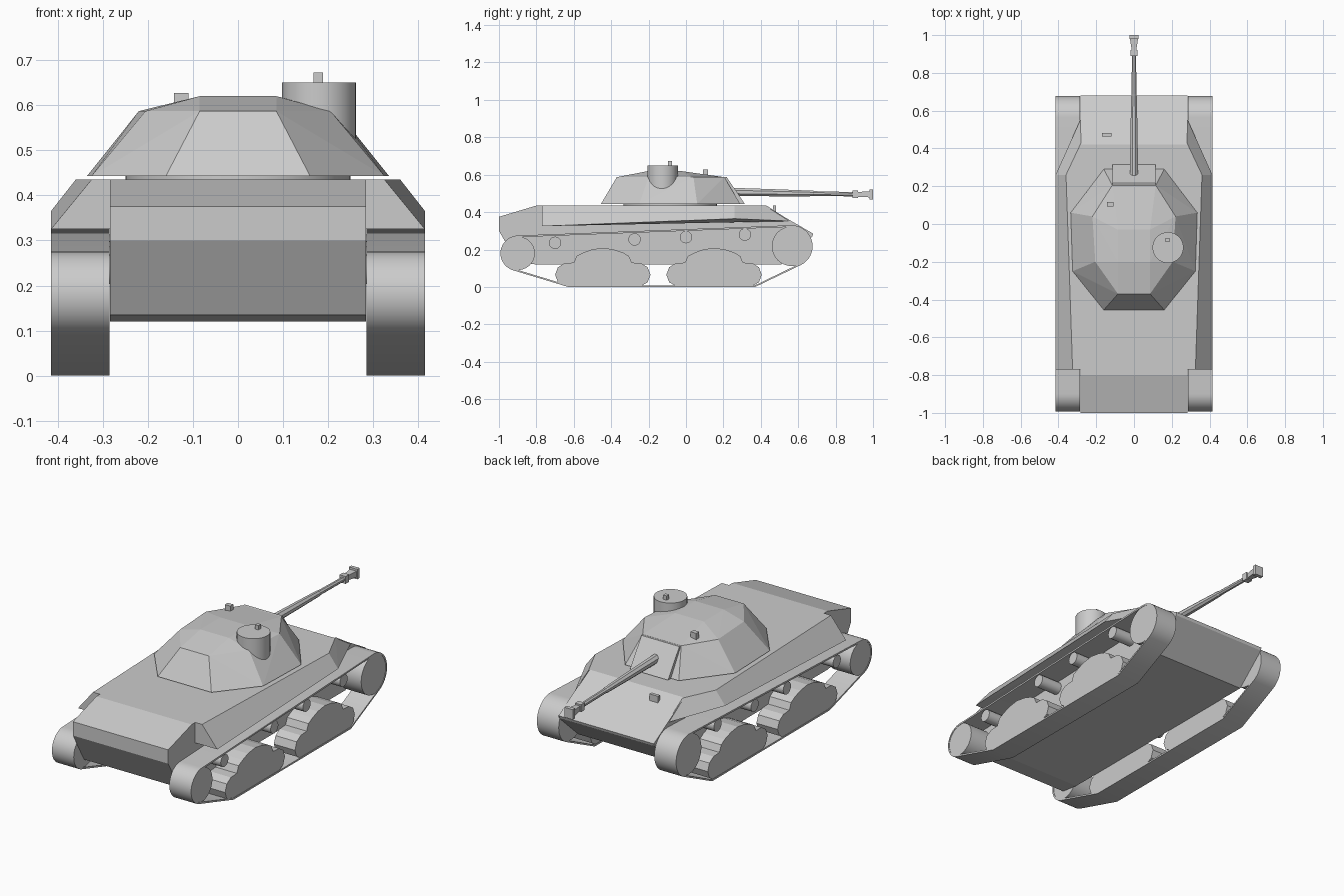
import bpy, bmesh
from math import sin, cos, pi
from mathutils import Matrix, Vector
from mathutils.geometry import convex_hull_2d

if "Cube" in bpy.data.objects:
    bpy.data.objects.remove(bpy.data.objects["Cube"])


def finish(bm, name, mirror=False, smooth=False):
    bmesh.ops.recalc_face_normals(bm, faces=bm.faces)
    me = bpy.data.meshes.new(name)
    bm.to_mesh(me)
    bm.free()
    ob = bpy.data.objects.new(name, me)
    bpy.context.collection.objects.link(ob)
    if mirror:
        ob.modifiers.new("Mirror", 'MIRROR').use_clip = False
    if smooth:
        bpy.ops.object.select_all(action='DESELECT')
        ob.select_set(True)
        bpy.context.view_layer.objects.active = ob
        bpy.ops.object.shade_smooth_by_angle(angle=0.6)
    return ob


def prism(name, prof, x0, x1, **kw):
    """Extrude a (y, z) profile along x."""
    bm = bmesh.new()
    a = [bm.verts.new((x0, y, z)) for y, z in prof]
    b = [bm.verts.new((x1, y, z)) for y, z in prof]
    n = len(prof)
    bm.faces.new(a)
    bm.faces.new(b[::-1])
    for i in range(n):
        j = (i + 1) % n
        bm.faces.new((a[i], a[j], b[j], b[i]))
    return finish(bm, name, **kw)


def convex(name, pts, **kw):
    """Faceted solid wrapped around a few corner points."""
    bm = bmesh.new()
    for p in pts:
        bm.verts.new(p)
    bmesh.ops.convex_hull(bm, input=bm.verts)
    bmesh.ops.dissolve_limit(bm, angle_limit=0.02, verts=bm.verts, edges=bm.edges)
    return finish(bm, name, **kw)


def box(name, c, s):
    bm = bmesh.new()
    bmesh.ops.create_cube(bm, size=1, matrix=Matrix.Translation(c) @ Matrix.Diagonal((*s, 1)))
    return finish(bm, name)


def cyl(name, c, r, h, seg=32):
    bm = bmesh.new()
    bmesh.ops.create_cone(bm, cap_ends=True, segments=seg, radius1=r, radius2=r,
                          depth=h, matrix=Matrix.Translation(c))
    return finish(bm, name, smooth=True)


def circle(y, z, r, n=40):
    return [(y + r * cos(2 * pi * i / n), z + r * sin(2 * pi * i / n)) for i in range(n)]


# Hull
prism("hull", [(-1, .30), (-1, .375), (-.8, .435), (.42, .435), (.68, .285),
               (.675, .27), (.51, .12), (-.8, .12), (-.905, .135)], -.284, .284)
convex("side_sponson", [(.28, -.77, .435), (.325, -.77, .435), (.36, .26, .435), (.28, .43, .435),
                        (.28, -.77, .325), (.415, -.77, .325), (.415, .26, .365), (.28, .56, .352)],
       mirror=True)
box("driver_periscope", (-.145, .473, .415), (.05, .018, .04))

# Track bands: outer and inner outline wrapped around the end wheels
IDLER, SPROCKET, T = (.565, .218, .112), (-.897, .18, .095), .009


def outline(inset):
    pts = circle(IDLER[0], IDLER[1], IDLER[2] - inset) + circle(SPROCKET[0], SPROCKET[1], SPROCKET[2] - inset)
    return pts + [(-.63, inset), (.37, inset)]


bm = bmesh.new()
out = outline(0)
inn = outline(T)
order = convex_hull_2d([Vector(p) for p in out])
rows = [[bm.verts.new((x, *src[i])) for i in order]
        for x, src in ((.285, out), (.415, out), (.415, inn), (.285, inn))]
for k in range(4):
    a, b = rows[k], rows[(k + 1) % 4]
    for i in range(len(order)):
        j = (i + 1) % len(order)
        bm.faces.new((a[i], a[j], b[j], b[i]))
finish(bm, "track_band", mirror=True, smooth=True)

# End wheels and return rollers
for name, (y, z, r) in (("front_wheel", IDLER), ("rear_wheel", SPROCKET)):
    prism(name, circle(y, z, r - .006), .287, .413, mirror=True, smooth=True)
for y, z in ((-.70, .236), (-.275, .254), (0, .266), (.315, .28)):
    prism("return_roller", circle(y, z, .033, 20), .28, .41, mirror=True, smooth=True)

# Suspension bogies
BOGIE = [(-.21, .008), (-.24, .025), (-.255, .065), (-.24, .105), (-.205, .127), (-.155, .13),
         (-.14, .165), (-.105, .183), (-.06, .2), (0, .209), (.06, .2), (.11, .183),
         (.14, .165), (.155, .13), (.205, .127), (.24, .105), (.255, .065), (.24, .025), (.21, .008)]
for yc in (-.445, .15):
    prism("suspension_bogie", [(yc + y, z) for y, z in BOGIE], .287, .413, mirror=True)

# Turret
cyl("turret_ring", (0, -.085, .437), .25, .02, 40)
half = [(.16, -.455, .443), (.325, -.25, .443), (.335, .06, .443), (.16, .29, .443),
        (.085, -.37, .587), (.205, -.2, .587), (.22, .04, .587), (.115, .205, .587),
        (.085, -.2, .62), (.085, -.03, .62)]
convex("turret", half + [(-x, y, z) for x, y, z in half])
prism("gun_mantlet", [(.18, .443), (.18, .585), (.218, .587), (.315, .443)], -.113, .113)
cyl("commander_cupola", (.18, -.125, .58), .082, .14)
box("cupola_periscope", (.178, -.085, .66), (.021, .021, .026))
box("roof_periscope", (-.126, .104, .605), (.033, .025, .044))

# Gun barrel: tapered eight-sided rings (y, radius)
bm = bmesh.new()
rings = []
for y, r in ((.24, .024), (.5, .02), (.68, .016), (.685, .0135), (.98, .012)):
    z = .508 - .014 * (y - .24) / .74
    rings.append([bm.verts.new((r * cos((i + .5) * pi / 4), y, z + r * sin((i + .5) * pi / 4)))
                  for i in range(8)])
for a, b in zip(rings, rings[1:]):
    for i in range(8):
        j = (i + 1) % 8
        bm.faces.new((a[i], a[j], b[j], b[i]))
bm.faces.new(rings[0])
bm.faces.new(rings[-1])
finish(bm, "gun_barrel")

# Muzzle brake
box("muzzle_collar", (0, .905, .496), (.036, .03, .04))
convex("muzzle_brake", [(s * w, y, .495 + t * h) for s in (-1, 1) for t in (-1, 1)
                        for y, w, h in ((.92, .012, .013), (.985, .022, .016))])
box("muzzle_end", (0, .99, .495), (.05, .02, .054))
